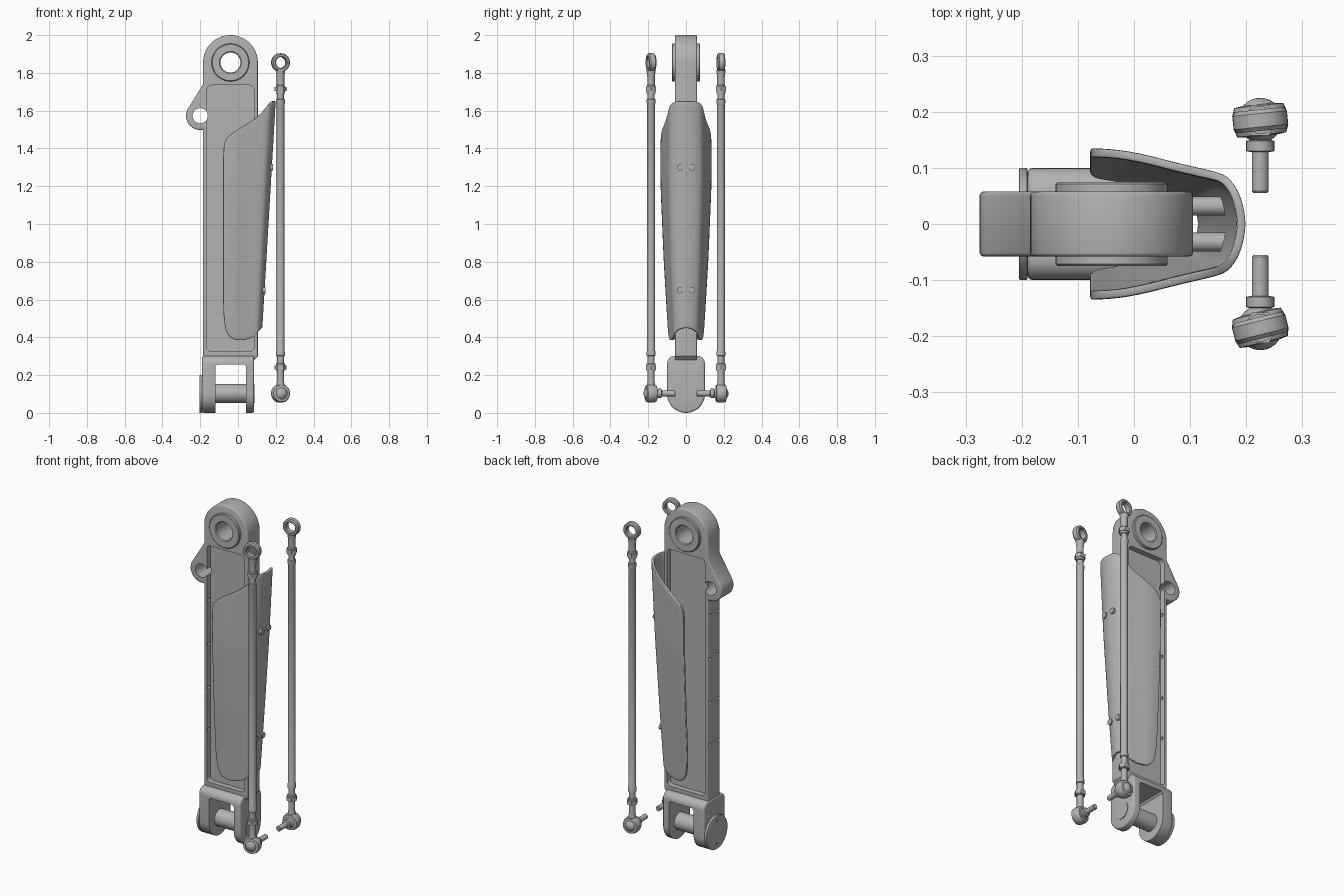
import bpy, bmesh, math
from mathutils import Matrix, Vector

cube = bpy.data.objects.get("Cube")
if cube:
    bpy.data.objects.remove(cube)

grey = bpy.data.materials.new("plain grey")
grey.use_nodes = True
grey.diffuse_color = (0.45, 0.45, 0.45, 1)
grey.node_tree.nodes["Principled BSDF"].inputs["Base Color"].default_value = grey.diffuse_color


def finish(name, bm):
    bmesh.ops.recalc_face_normals(bm, faces=bm.faces)
    mesh = bpy.data.meshes.new(name)
    bm.to_mesh(mesh)
    bm.free()
    mesh.materials.append(grey)
    obj = bpy.data.objects.new(name, mesh)
    bpy.context.collection.objects.link(obj)
    return obj


def activate(obj):
    bpy.ops.object.select_all(action='DESELECT')
    obj.select_set(True)
    bpy.context.view_layer.objects.active = obj


def apply(obj, kind, **settings):
    mod = obj.modifiers.new(kind.lower(), kind)
    for key, value in settings.items():
        setattr(mod, key, value)
    activate(obj)
    bpy.ops.object.modifier_apply(modifier=mod.name)


def cut(obj, *cutters):
    for cutter in cutters:
        apply(obj, 'BOOLEAN', object=cutter, operation='DIFFERENCE', solver='EXACT')
        bpy.data.objects.remove(cutter)


def bevel(obj, width, segments=3, angle=50):
    apply(obj, 'BEVEL', width=width, segments=segments, limit_method='ANGLE',
          angle_limit=math.radians(angle))


def smooth(obj, angle=35):
    activate(obj)
    bpy.ops.object.shade_smooth_by_angle(angle=math.radians(angle))
    return obj


def arc(cx, cy, r, start, end, n=24):
    angles = [math.radians(start + (end - start) * i / n) for i in range(n + 1)]
    return [(cx + r * math.cos(a), cy + r * math.sin(a)) for a in angles]


def rounded_rect(x0, x1, z0, z1, r):
    return (arc(x1 - r, z1 - r, r, 0, 90, 6) + arc(x0 + r, z1 - r, r, 90, 180, 6)
            + arc(x0 + r, z0 + r, r, 180, 270, 6) + arc(x1 - r, z0 + r, r, 270, 360, 6))


def prism(name, pts, axis, a, b):
    """Extrude an outline along x or y."""
    bm = bmesh.new()
    place = (lambda p, d: (d, p[0], p[1])) if axis == 'x' else (lambda p, d: (p[0], d, p[1]))
    face = bm.faces.new([bm.verts.new(place(p, a)) for p in pts])
    new = bmesh.ops.extrude_face_region(bm, geom=[face])['geom']
    shift = Vector((b - a, 0, 0) if axis == 'x' else (0, b - a, 0))
    bmesh.ops.translate(bm, vec=shift, verts=[v for v in new if isinstance(v, bmesh.types.BMVert)])
    return finish(name, bm)


def disc(name, cx, cz, r, axis, a, b, n=48):
    return prism(name, arc(cx, cz, r, 0, 360 - 360 / n, n - 1), axis, a, b)


def lathe(name, profile, matrix=Matrix(), n=32, closed=False):
    """Spin (radius, height) points around z, then place with matrix."""
    bm = bmesh.new()
    verts = [bm.verts.new((r, 0, z)) for r, z in profile]
    edges = [bm.edges.new(pair) for pair in zip(verts, verts[1:])]
    if closed:
        edges.append(bm.edges.new((verts[-1], verts[0])))
    bmesh.ops.spin(bm, geom=verts + edges, cent=(0, 0, 0), axis=(0, 0, 1),
                   angle=math.tau, steps=n, use_duplicate=False)
    bmesh.ops.remove_doubles(bm, verts=bm.verts, dist=0.0001)
    bm.transform(matrix)
    return smooth(finish(name, bm))


# Main arm: eye at the top, side lug, long body with a recess on each face
HALF = 0.058
outline = (arc(-0.04, 1.855, 0.145, 0, 180, 40) + [(-0.185, 1.74)]
           + arc(-0.2, 1.573, 0.075, 146, 282, 20)
           + [(-0.185, 1.49), (-0.185, 0.28), (0.085, 0.28), (0.105, 0.3)])
arm = prism("main_arm", outline, 'y', -HALF, HALF)
bevel(arm, 0.014)
for side in (-1, 1):
    cut(arm, prism("recess_cutter", rounded_rect(-0.165, 0.085, 0.325, 1.735, 0.025),
                   'y', side * 0.025, side * 0.1))
cut(arm, disc("eye_cutter", -0.04, 1.855, 0.07, 'y', -0.2, 0.2),
    disc("lug_cutter", -0.2, 1.573, 0.04, 'y', -0.2, 0.2))
for z in (1.4, 1.14, 0.88, 0.63):
    for y in (-0.038, 0.038):
        cut(arm, disc("bolt_hole_cutter", y, z, 0.01, 'x', -0.25, -0.14, 12))
smooth(arm)

# Bushing in the top eye
bore = 0.053
lathe("eye_bushing", [(bore, -0.07), (bore + 0.005, -0.075), (0.096, -0.075), (0.1, -0.071),
                      (0.1, 0.071), (0.096, 0.075), (bore + 0.005, 0.075), (bore, 0.07)],
      Matrix.Translation((-0.04, 0, 1.855)) @ Matrix.Rotation(math.pi / 2, 4, 'X'), 48, True)

# Clevis fork with pin and end plate
fork_outline = (arc(0, 0.1, 0.1, 180, 360, 32) + arc(0.06, 0.262, 0.04, 0, 90, 6)
                + arc(-0.06, 0.262, 0.04, 90, 180, 6))
fork = prism("clevis_fork", fork_outline, 'x', -0.19, 0.085)
bevel(fork, 0.01)
cut(fork, prism("fork_gap_cutter", [(-0.12, -0.1), (0.043, -0.1), (0.043, 0.245), (0.033, 0.256),
                                    (-0.11, 0.256), (-0.12, 0.245)], 'y', -0.3, 0.3))
smooth(fork)
smooth(disc("clevis_pin", 0, 0.103, 0.05, 'x', -0.195, 0.088))
plate = disc("pin_end_plate", 0, 0.1, 0.1, 'x', -0.205, -0.19)
bevel(plate, 0.003, 2)
for z in (0.03, 0.17):
    cut(plate, disc("screw_hole_cutter", 0, z, 0.008, 'x', -0.25, -0.198, 12))
smooth(plate)


# Curved fairing wrapped around the arm
def blend(table, t):
    for (t0, a), (t1, b) in zip(table, table[1:]):
        if t <= t1:
            return a + (b - a) * max(0, (t - t0) / (t1 - t0))
    return table[-1][1]


# fraction towards the nose -> half width, top height, bottom height
width = [(0, 1), (0.2, 0.985), (0.4, 0.9), (0.6, 0.79), (0.82, 0.69), (0.89, 0.63),
         (0.95, 0.45), (0.985, 0.22), (1, 0)]
top = [(0, 1.38), (0.02, 1.43), (0.07, 1.46), (0.2, 1.485), (0.65, 1.56), (0.85, 1.62),
       (0.93, 1.65), (1, 1.65)]
bottom = [(0, 0.55), (0.03, 0.46), (0.1, 0.415), (0.25, 0.388), (0.5, 0.382), (0.8, 0.4),
          (0.92, 0.435), (1, 0.45)]
columns = [0, 0.02, 0.06, 0.13, 0.25, 0.4, 0.55, 0.7, 0.82, 0.89, 0.95, 0.985, 1]
bm = bmesh.new()
grid = []
for side, ts in ((1, columns), (-1, columns[-2::-1])):
    for t in ts:
        col = []
        for j in range(17):
            z = blend(bottom, t) + (blend(top, t) - blend(bottom, t)) * j / 16
            nose = 0.13 + 0.068 * (z - 0.45) / 1.15
            half = blend([(0.38, 0.093), (0.8, 0.118), (1.2, 0.135), (1.7, 0.135)], z)
            col.append(bm.verts.new((-0.078 + t * (nose + 0.078), side * half * blend(width, t), z)))
        grid.append(col)
for c0, c1 in zip(grid, grid[1:]):
    for j in range(16):
        bm.faces.new((c0[j], c1[j], c1[j + 1], c0[j + 1]))
fairing = finish("fairing_shell", bm)
facing = sum((f.normal.x for f in fairing.data.polygons))
apply(fairing, 'SOLIDIFY', thickness=0.016, offset=-1 if facing > 0 else 1)
bevel(fairing, 0.004, 2)
apply(fairing, 'SUBSURF', levels=1)
smooth(fairing, 50)

# Pegs joining the fairing to the arm
for z in (1.3, 0.65):
    for y in (-0.032, 0.032):
        smooth(disc("fairing_peg", y, z, 0.017, 'x', 0.095, 0.135 + 0.068 * (z - 0.45) / 1.15, 20))

# Two link rods with an eye on top and a ball joint below
for side, label, tilt in ((-1, "front", 14), (1, "back", 6)):
    x, y = 0.225, side * 0.185
    here = Matrix.Translation((x, y, 0))
    turn = Matrix.Rotation(math.radians(tilt), 4, 'Z') @ Matrix.Rotation(-side * math.pi / 2, 4, 'X')
    lathe(label + "_rod", [(0, 0.135), (0.024, 0.135), (0.018, 0.17), (0.018, 0.225), (0.024, 0.225),
                           (0.024, 0.26), (0.018, 0.262), (0.018, 0.3), (0.023, 0.303),
                           (0.023, 0.325), (0.021, 0.33), (0.021, 1.635), (0.023, 1.64),
                           (0.023, 1.66), (0.018, 1.663), (0.018, 1.69), (0.024, 1.692),
                           (0.024, 1.73), (0.02, 1.735), (0.02, 1.78), (0.025, 1.815), (0, 1.815)], here, 24)
    for z in (0.24, 1.715):
        lathe(label + "_lock_nut", [(0, -0.011), (0.031, -0.011), (0.031, 0.011), (0, 0.011)],
              here @ Matrix.Translation((0, 0, z)), 6)
    lathe(label + "_rod_eye", [(0.029, -0.014), (0.033, -0.019), (0.043, -0.019), (0.049, -0.012),
                               (0.049, 0.012), (0.043, 0.019), (0.033, 0.019), (0.029, 0.014)],
          here @ Matrix.Translation((0, 0, 1.855)) @ turn, 32, True)
    joint = here @ Matrix.Translation((0, 0, 0.103))
    lathe(label + "_joint_housing", [(0.03, -0.028), (0.044, -0.026), (0.049, -0.012), (0.049, 0.012),
                                     (0.044, 0.026), (0.03, 0.028)], joint @ turn, 32, True)
    ball = [(max(0, 0.04 * math.cos(a)), 0.04 * math.sin(a))
            for a in (math.pi * (i / 12 - 0.5) for i in range(13))]
    lathe(label + "_joint_ball", ball, joint @ turn)
    inward = Matrix.Rotation(side * math.pi / 2, 4, 'X')
    lathe(label + "_joint_stud", [(0, 0.02), (0.019, 0.02), (0.019, 0.035), (0.025, 0.037),
                                  (0.025, 0.055), (0.015, 0.057), (0.015, 0.126), (0.012, 0.13),
                                  (0, 0.13)], joint @ inward, 24)
